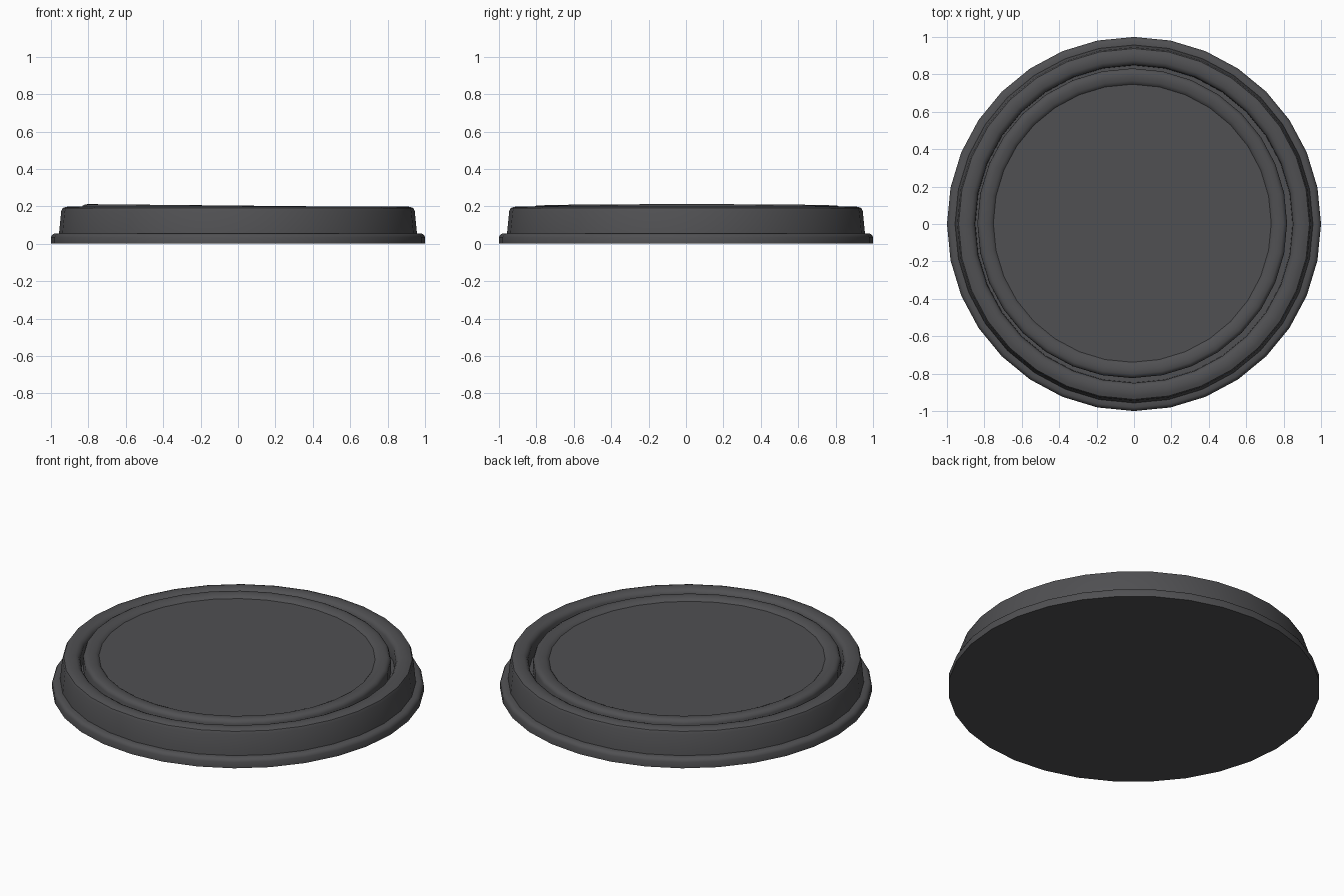
import bpy, bmesh, math

if "Cube" in bpy.data.objects:
    bpy.data.objects.remove(bpy.data.objects["Cube"])

SIDES = 32


def lathe(name, profile):
    """Spin an (r, z) profile around z into a smooth, sharp-edged object."""
    bm = bmesh.new()
    vs = [bm.verts.new((r, 0, z)) for r, z in profile]
    es = [bm.edges.new(p) for p in zip(vs, vs[1:])]
    bmesh.ops.spin(bm, geom=vs + es, cent=(0, 0, 0), axis=(0, 0, 1),
                   angle=math.tau, steps=SIDES, use_merge=False)
    bmesh.ops.remove_doubles(bm, verts=bm.verts, dist=1e-5)
    bmesh.ops.recalc_face_normals(bm, faces=bm.faces)
    me = bpy.data.meshes.new(name)
    bm.to_mesh(me)
    bm.free()
    ob = bpy.data.objects.new(name, me)
    bpy.context.collection.objects.link(ob)
    mat = bpy.data.materials.get("dark_grey") or bpy.data.materials.new("dark_grey")
    mat.diffuse_color = (0.08, 0.08, 0.085, 1)
    mat.use_nodes = True
    mat.node_tree.nodes["Principled BSDF"].inputs["Base Color"].default_value = mat.diffuse_color
    me.materials.append(mat)
    bpy.ops.object.select_all(action='DESELECT')
    ob.select_set(True)
    bpy.context.view_layer.objects.active = ob
    bpy.ops.object.shade_smooth_by_angle(angle=math.radians(40))
    return ob


# Housing: foot flange, tapered wall, rounded collar and the groove inside it
lathe("housing", [
    (0, 0), (1.0, 0), (1.0, 0.035), (0.993, 0.048), (0.98, 0.055),
    (0.957, 0.055), (0.945, 0.175), (0.938, 0.19), (0.92, 0.197),
    (0.90, 0.2), (0.875, 0.197), (0.86, 0.19), (0.85, 0.175),
    (0.848, 0.10), (0, 0.10)])

# Loose plate: raised rounded rim around a slightly recessed face
plate = lathe("plate", [
    (0, 0.11), (0.828, 0.11), (0.828, 0.182), (0.822, 0.195), (0.808, 0.203),
    (0.785, 0.204), (0.762, 0.2), (0.75, 0.194), (0.743, 0.187), (0, 0.187)])
plate.location = (-0.011, 0.004, 0)
plate.rotation_euler = (0, math.radians(0.55), 0)
